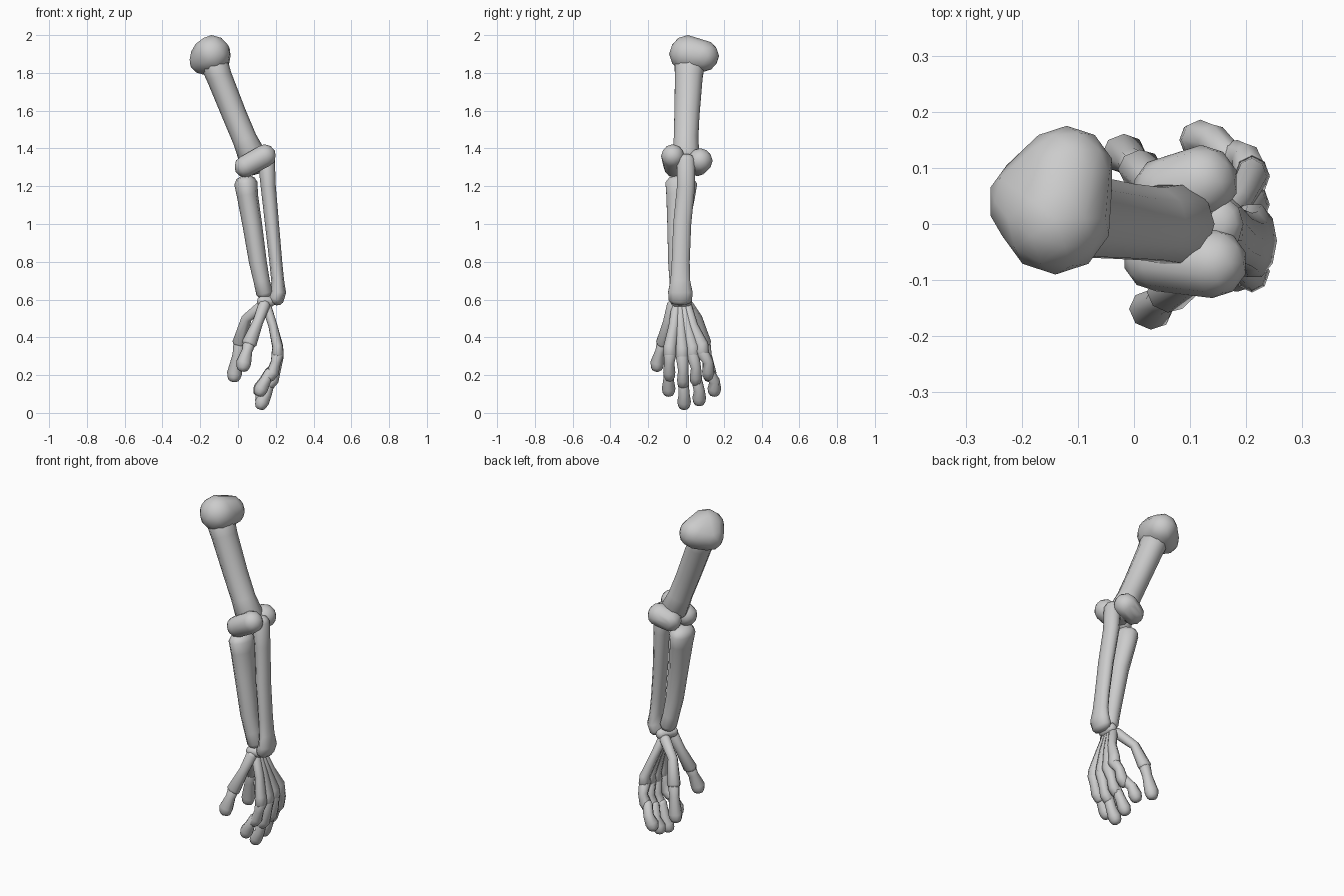
import bpy, bmesh, math
from mathutils import Vector

cube = bpy.data.objects.get("Cube")
if cube:
    bpy.data.objects.remove(cube)

bone_grey = bpy.data.materials.new("bone grey")
bone_grey.use_nodes = True
bone_grey.diffuse_color = (0.6, 0.6, 0.6, 1)
bone_grey.node_tree.nodes["Principled BSDF"].inputs["Base Color"].default_value = (0.6, 0.6, 0.6, 1)


def finish(name, bm):
    bmesh.ops.recalc_face_normals(bm, faces=bm.faces)
    mesh = bpy.data.meshes.new(name)
    bm.to_mesh(mesh)
    bm.free()
    for p in mesh.polygons:
        p.use_smooth = True
    mesh.materials.append(bone_grey)
    obj = bpy.data.objects.new(name, mesh)
    bpy.context.collection.objects.link(obj)
    return obj


def bone(name, stations, sides=10):
    """Loft rounded rings along a path; each station is x, y, z, x radius, y radius."""
    bm = bmesh.new()
    pts = [Vector(s[:3]) for s in stations]
    rings, last = [], len(pts) - 1
    for i, s in enumerate(stations):
        t = (pts[min(i + 1, last)] - pts[max(i - 1, 0)]).normalized()
        v = t.cross(Vector((1, 0, 0))).normalized()
        u = v.cross(t)
        # Domed ends get extra, smaller rings beyond the last station
        steps = [(0, 1)]
        dome = [(a, 0.7 * math.sin(a), math.cos(a)) for a in (1.25, 0.7)]
        r = min(s[3], s[4])
        if i == 0:
            steps = [(-d * r, c) for a, d, c in dome] + steps
        if i == last:
            steps = steps + [(d * r, c) for a, d, c in reversed(dome)]
        for off, k in steps:
            ring = []
            for j in range(sides):
                a = math.tau * j / sides
                ring.append(bm.verts.new(pts[i] + t * off + k * (u * s[3] * math.cos(a) + v * s[4] * math.sin(a))))
            rings.append(ring)
    for a, b in zip(rings, rings[1:]):
        for j in range(sides):
            k = (j + 1) % sides
            bm.faces.new((a[j], a[k], b[k], b[j]))
    bm.faces.new(rings[0])
    bm.faces.new(rings[-1])
    return finish(name, bm)


def knob(name, balls):
    """Wrap a convex skin round a few balls; each ball is x, y, z, radius."""
    bm = bmesh.new()
    for x, y, z, r in balls:
        made = bmesh.ops.create_icosphere(bm, subdivisions=2, radius=r)
        bmesh.ops.translate(bm, verts=made["verts"], vec=(x, y, z))
    hull = bmesh.ops.convex_hull(bm, input=bm.verts)
    inside = {g for g in hull["geom_interior"] + hull["geom_unused"] if isinstance(g, bmesh.types.BMVert)}
    bmesh.ops.delete(bm, geom=list(inside), context="VERTS")
    return finish(name, bm)


# Upper arm
knob("shoulder_ball", [(-0.14, 0.01, 1.9, 0.1), (-0.12, 0.09, 1.89, 0.085), (-0.18, 0.04, 1.87, 0.08)])
bone("upper_arm_shaft", [(-0.13, 0.02, 1.86, 0.075, 0.085), (-0.1, 0.015, 1.78, 0.068, 0.077),
                         (-0.02, 0.005, 1.58, 0.065, 0.07), (0.035, 0, 1.45, 0.065, 0.068),
                         (0.075, 0, 1.36, 0.075, 0.075)])

# Elbow
knob("elbow_front_lobe", [(0.04, -0.06, 1.305, 0.06), (0.14, -0.07, 1.36, 0.062)])
knob("elbow_back_lobe", [(0.06, 0.06, 1.315, 0.062), (0.12, 0.075, 1.335, 0.066)])
knob("elbow_bridge", [(0.08, -0.05, 1.33, 0.06), (0.1, 0.05, 1.33, 0.06)])

# Forearm
bone("ulna", [(0.15, 0, 1.34, 0.045, 0.05), (0.16, 0, 1.2, 0.04, 0.05), (0.18, -0.02, 1, 0.037, 0.05),
              (0.2, -0.028, 0.8, 0.034, 0.05), (0.21, -0.03, 0.7, 0.034, 0.055),
              (0.215, -0.03, 0.64, 0.04, 0.068), (0.2, -0.03, 0.6, 0.042, 0.065)])
bone("radius", [(0.042, -0.025, 1.215, 0.062, 0.088), (0.05, -0.028, 1.15, 0.056, 0.08),
                (0.075, -0.04, 1, 0.052, 0.062), (0.105, -0.045, 0.8, 0.047, 0.052),
                (0.125, -0.04, 0.7, 0.043, 0.05), (0.14, -0.035, 0.635, 0.044, 0.05)])

# Wrist
knob("wrist", [(0.13, -0.06, 0.59, 0.03), (0.16, 0, 0.59, 0.032), (0.17, -0.05, 0.59, 0.03)])

# Four fingers: knuckle y, tip y, tip height, tip x
fingers = {"index": (-0.085, -0.092, 0.12, 0.115), "middle": (-0.02, -0.01, 0.05, 0.12),
           "ring": (0.035, 0.07, 0.07, 0.12), "little": (0.085, 0.15, 0.12, 0.11)}
for n, (name, (ky, ty, tz, tx)) in enumerate(fingers.items()):
    wy = -0.05 + n * 0.018
    kz = 0.3 + 0.01 * abs(n - 1)
    mid_y, mid_z, mid_x = (ky + ty) / 2, (kz + tz) / 2, 0.185
    bone(name + "_palm_bone", [(0.15, wy, 0.57, 0.025, 0.026), (0.185, wy * 0.6 + ky * 0.4, 0.46, 0.024, 0.028),
                               (0.21, ky, kz + 0.04, 0.027, 0.034), (0.21, ky, kz, 0.032, 0.037)], 8)
    bone(name + "_middle_bone", [(0.21, ky, kz, 0.032, 0.034), (0.2, mid_y, mid_z + 0.05, 0.026, 0.027),
                                 (mid_x, mid_y, mid_z, 0.032, 0.032), (0.165, mid_y, mid_z - 0.025, 0.03, 0.03)], 8)
    bone(name + "_tip_bone", [(0.17, mid_y, mid_z, 0.028, 0.028), (tx + 0.03, ty, tz + 0.05, 0.029, 0.029),
                              (tx + 0.008, ty, tz + 0.01, 0.037, 0.036), (tx, ty, tz - 0.012, 0.031, 0.032)], 8)

# Two opposed thumbs, one on each edge of the palm
thumbs = {"front_thumb": [(0.14, -0.07, 0.575), (0.105, -0.095, 0.48), (0.06, -0.125, 0.37), (0.03, -0.153, 0.265)],
          "back_thumb": [(0.13, 0.01, 0.57), (0.045, 0.06, 0.5), (0.01, 0.1, 0.37), (-0.018, 0.125, 0.21)]}
for name, (wrist, bend, joint, tip) in thumbs.items():
    bone(name + "_base_bone", [wrist + (0.032, 0.03), bend + (0.028, 0.027), joint + (0.04, 0.034)], 8)
    neck = tuple(j * 0.6 + t * 0.4 for j, t in zip(joint, tip))
    end = (tip[0] - 0.004, tip[1], tip[2] - 0.025)
    bone(name + "_tip_bone", [joint + (0.034, 0.03), neck + (0.028, 0.026), tip + (0.04, 0.036),
                              end + (0.034, 0.032)], 8)
